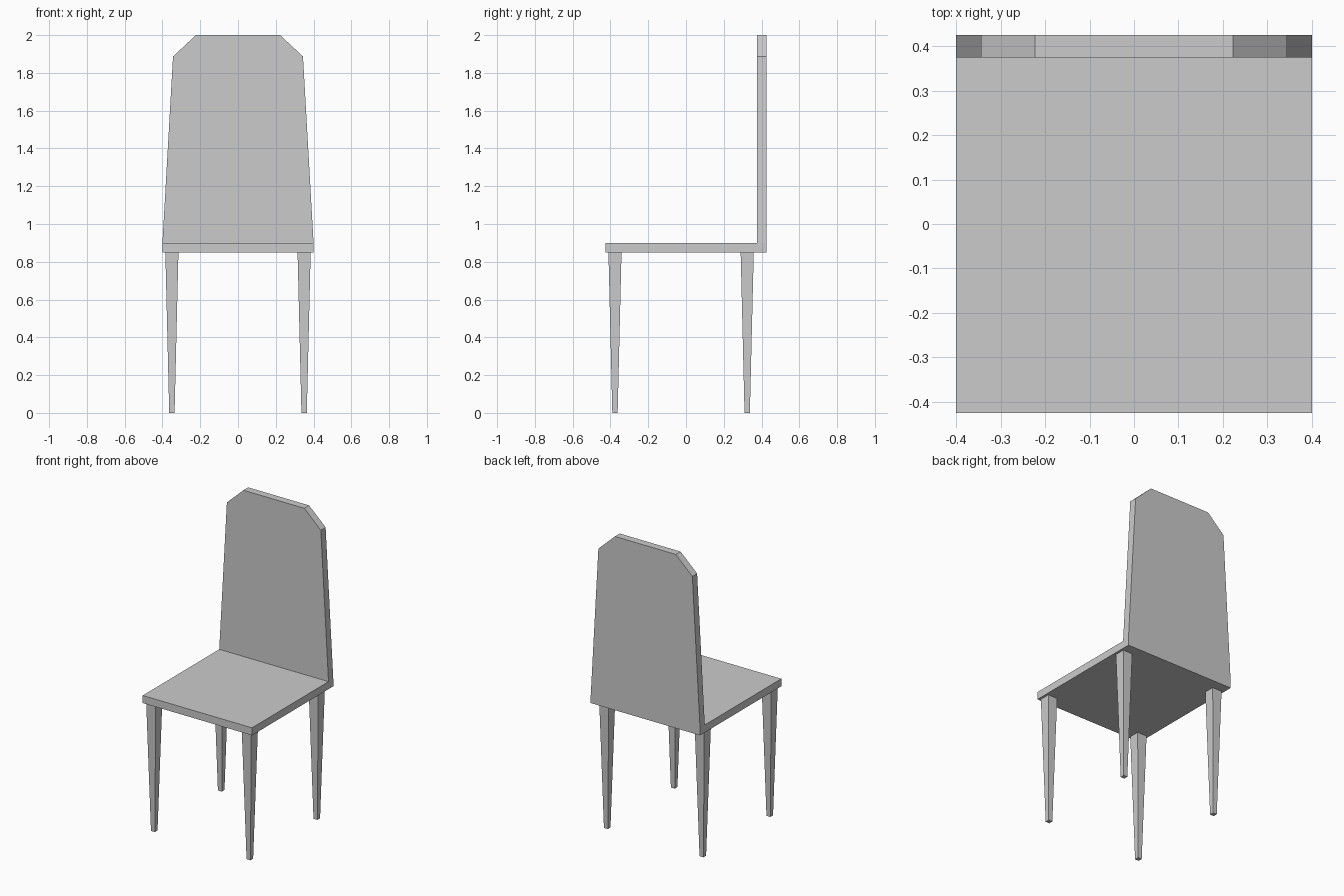
import bpy, bmesh, math
from mathutils import Matrix, Vector

if "Cube" in bpy.data.objects:
    bpy.data.objects.remove(bpy.data.objects["Cube"])


def finish(bm, name):
    mesh = bpy.data.meshes.new(name)
    bmesh.ops.recalc_face_normals(bm, faces=bm.faces[:])
    bm.to_mesh(mesh)
    bm.free()
    obj = bpy.data.objects.new(name, mesh)
    bpy.context.collection.objects.link(obj)
    return obj


# Seat and backrest: one L-shaped side profile extruded across the width
W = 0.4
profile = [(-0.425, 0.85), (0.425, 0.85), (0.425, 2.0),
           (0.375, 2.0), (0.375, 0.9), (-0.425, 0.9)]
bm = bmesh.new()
face = bm.faces.new([bm.verts.new((-W, y, z)) for y, z in profile])
ext = bmesh.ops.extrude_face_region(bm, geom=[face])
bmesh.ops.translate(bm, vec=(2 * W, 0, 0),
                    verts=[v for v in ext["geom"] if isinstance(v, bmesh.types.BMVert)])
bmesh.ops.recalc_face_normals(bm, faces=bm.faces[:])

# Tapered sides and clipped top corners, sliced off both sides of the backrest
outline = [(0.4, 0.9), (0.344, 1.887), (0.223, 2.0)]
for side in (-1, 1):
    for (x0, z0), (x1, z1) in zip(outline, outline[1:]):
        cut = bmesh.ops.bisect_plane(
            bm, geom=bm.verts[:] + bm.edges[:] + bm.faces[:], dist=1e-5,
            plane_co=(side * x0, 0, z0),
            plane_no=Vector((side * (z1 - z0), 0, x0 - x1)).normalized(),
            clear_outer=True)
        bmesh.ops.holes_fill(bm, edges=[e for e in bm.edges if e.is_boundary])
finish(bm, "seat_and_backrest")


# Legs: tapered square posts
def leg(name, x, y):
    bm = bmesh.new()
    bmesh.ops.create_cone(
        bm, cap_ends=True, segments=4, radius1=0.02, radius2=0.049, depth=0.85,
        matrix=Matrix.Translation((x, y, 0.425)) @ Matrix.Rotation(math.pi / 4, 4, "Z"))
    finish(bm, name)


for row, y in (("front", -0.376), ("back", 0.324)):
    for side, x in (("left", -0.35), ("right", 0.35)):
        leg(f"{row}_{side}_leg", x, y)
